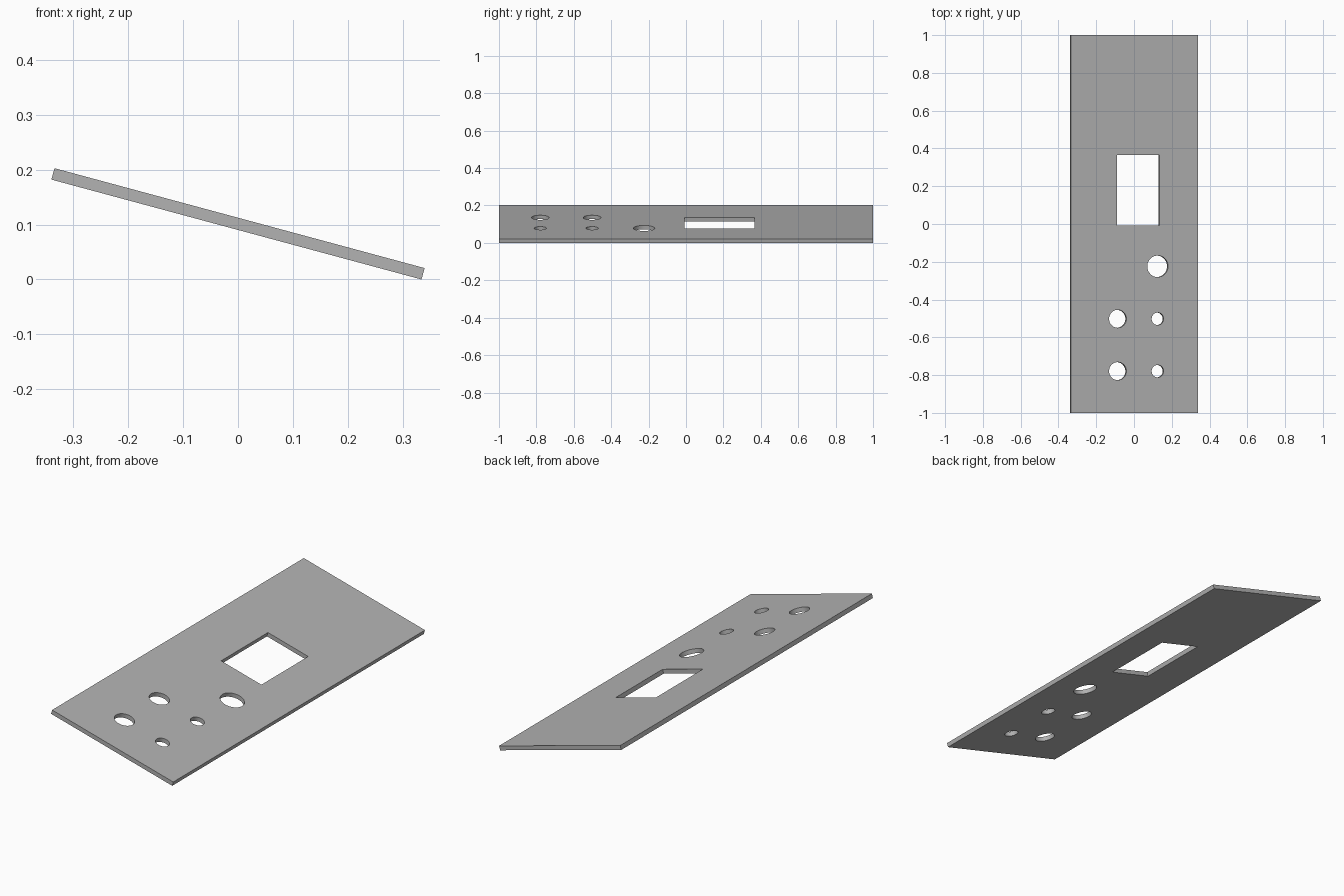
import bpy
from math import sin, cos, pi, radians

cube = bpy.data.objects.get("Cube")
if cube:
    bpy.data.objects.remove(cube, do_unlink=True)

TILT = radians(15.1)
WIDTH, LENGTH, THICK = 0.698, 2.0, 0.0215

# Plain grey finish
grey = bpy.data.materials.new("plain grey")
grey.use_nodes = True
colour = (0.45, 0.45, 0.45, 1)
grey.diffuse_color = colour
grey.node_tree.nodes["Principled BSDF"].inputs["Base Color"].default_value = colour


def rectangle(x0, x1, y0, y1):
    return [(x0, y0), (x1, y0), (x1, y1), (x0, y1)]


def circle(x, y, r, sides=48):
    return [(x + r * cos(2 * pi * i / sides), y + r * sin(2 * pi * i / sides))
            for i in range(sides)]


# Plate outline, display window and round control holes
loops = [
    rectangle(-WIDTH / 2, WIDTH / 2, -LENGTH / 2, LENGTH / 2),
    rectangle(-0.095, 0.137, -0.007, 0.365),
    circle(0.127, -0.224, 0.057),
]
for y in (-0.502, -0.779):
    loops.append(circle(-0.092, y, 0.0475))
    loops.append(circle(0.127, y, 0.033))

# Filled flat profile, thickened into the panel
profile = bpy.data.curves.new("panel_profile", 'CURVE')
profile.dimensions = '2D'
profile.fill_mode = 'BOTH'
profile.extrude = THICK / 2
for loop in loops:
    spline = profile.splines.new('POLY')
    spline.points.add(len(loop) - 1)
    for point, (x, y) in zip(spline.points, loop):
        point.co = (x, y, 0, 1)
    spline.use_cyclic_u = True
profile.materials.append(grey)

panel = bpy.data.objects.new("sloped_panel", profile)
bpy.context.collection.objects.link(panel)

# Lean the panel down towards its left side, lowest edge on the ground
panel.rotation_euler = (0, TILT, 0)
panel.location.z = (WIDTH * sin(TILT) + THICK * cos(TILT)) / 2

# Turn into a flat-shaded mesh
bpy.ops.object.select_all(action='DESELECT')
panel.select_set(True)
bpy.context.view_layer.objects.active = panel
bpy.ops.object.convert(target='MESH')
bpy.ops.object.mode_set(mode='EDIT')
bpy.ops.mesh.select_all(action='SELECT')
bpy.ops.mesh.remove_doubles(threshold=0.0001)
bpy.ops.mesh.normals_make_consistent(inside=False)
bpy.ops.object.mode_set(mode='OBJECT')
bpy.ops.object.shade_smooth_by_angle(angle=radians(30))
